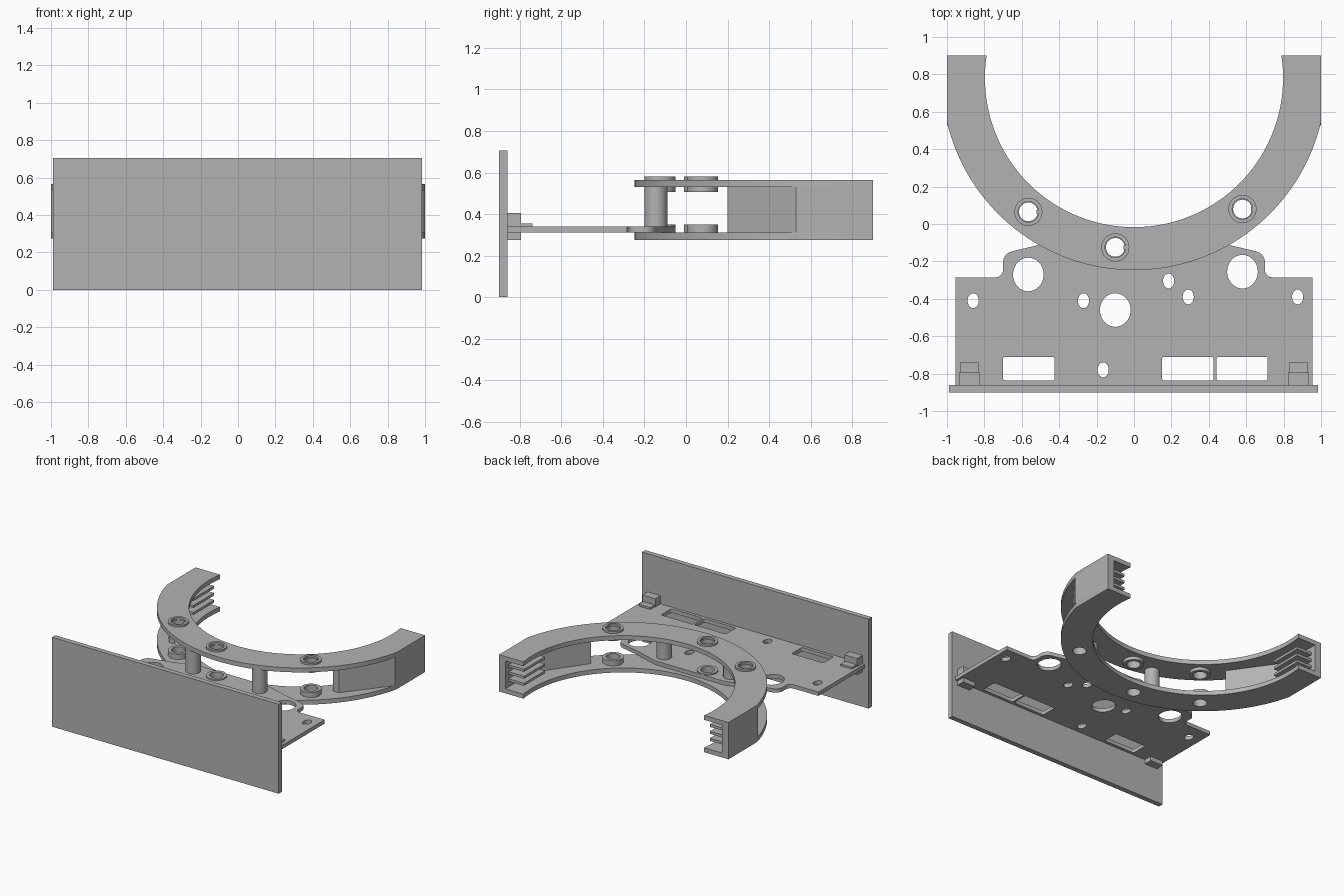
import bpy, bmesh
from math import sin, cos, pi, asin, acos

cube = bpy.data.objects.get("Cube")
if cube:
    bpy.data.objects.remove(cube, do_unlink=True)

grey = bpy.data.materials.new("plain grey")
grey.use_nodes = True
grey.diffuse_color = (0.45, 0.45, 0.45, 1)
grey.node_tree.nodes["Principled BSDF"].inputs["Base Color"].default_value = (0.45, 0.45, 0.45, 1)


def arc(cx, cy, rx, ry, a0, a1, n):
    return [(cx + rx * cos(a0 + (a1 - a0) * i / n), cy + ry * sin(a0 + (a1 - a0) * i / n))
            for i in range(n + 1)]


def ellipse(cx, cy, rx, ry=None, n=32):
    return arc(cx, cy, rx, ry or rx, 0, 2 * pi, n)[:-1]


def rounded(x0, x1, y0, y1, r=0.012):
    corners = [(x1 - r, y1 - r), (x0 + r, y1 - r), (x0 + r, y0 + r), (x1 - r, y0 + r)]
    return [p for i, (x, y) in enumerate(corners)
            for p in arc(x, y, r, r, i * pi / 2, (i + 1) * pi / 2, 4)]


def slab(name, outlines, z0, z1):
    """Flat part: first outline is the edge, the others are holes."""
    curve = bpy.data.curves.new(name, "CURVE")
    curve.dimensions = "2D"
    curve.fill_mode = "BOTH"
    curve.extrude = (z1 - z0) / 2
    for pts in outlines:
        s = curve.splines.new("POLY")
        s.points.add(len(pts) - 1)
        for p, (x, y) in zip(s.points, pts):
            p.co = (x, y, 0, 1)
        s.use_cyclic_u = True
        s.use_smooth = False
    temp = bpy.data.objects.new(name + "_outline", curve)
    bpy.context.collection.objects.link(temp)
    graph = bpy.context.evaluated_depsgraph_get()
    mesh = bpy.data.meshes.new_from_object(temp.evaluated_get(graph))
    bpy.data.objects.remove(temp, do_unlink=True)
    bm = bmesh.new()
    bm.from_mesh(mesh)
    bmesh.ops.remove_doubles(bm, verts=bm.verts, dist=1e-5)
    bmesh.ops.translate(bm, verts=bm.verts, vec=(0, 0, (z0 + z1) / 2))
    bmesh.ops.recalc_face_normals(bm, faces=bm.faces)
    bm.to_mesh(mesh)
    bm.free()
    mesh.materials.clear()
    mesh.materials.append(grey)
    ob = bpy.data.objects.new(name, mesh)
    bpy.context.collection.objects.link(ob)
    bpy.ops.object.select_all(action="DESELECT")
    ob.select_set(True)
    bpy.context.view_layer.objects.active = ob
    bpy.ops.object.shade_smooth_by_angle(angle=0.5)
    return ob


def box(name, x0, x1, y0, y1, z0, z1):
    return slab(name, [[(x0, y0), (x1, y0), (x1, y1), (x0, y1)]], z0, z1)


# Upright front panel
box("front_panel", -0.99, 0.985, -0.9, -0.86, 0, 0.705)

# Base plate with raised rear shoulders, pierced by round holes and slots
half = [(0.955, -0.86), (0.955, -0.285), (0.74, -0.285)]
half += arc(0.74, -0.245, 0.04, 0.04, 1.5 * pi, pi, 6)
half += arc(0.64, -0.205, 0.06, 0.06, 0, 0.42 * pi, 6)
half += [(0.5, -0.11), (0.3, -0.05)]
edge = half + [(-x, y) for x, y in reversed(half)]
bosses = [(-0.565, 0.065), (-0.1, -0.125), (0.58, 0.08)]
holes = [ellipse(x, y - 0.335, 0.082, 0.09) for x, y in bosses]
holes.append(ellipse(*bosses[1], 0.05))
small = [(-0.86, -0.41), (-0.27, -0.41), (0.185, -0.305), (0.29, -0.39),
         (0.875, -0.39), (-0.165, -0.78)]
holes += [ellipse(x, y, 0.03, 0.04, 20) for x, y in small]
holes += [rounded(x, x + 0.275, -0.837, -0.71) for x in (-0.7, 0.15, 0.44)]
slab("base_plate", [edge] + holes, 0.31, 0.34)

# Lower and upper half rings, cut straight at the sides
cy, r_out, r_in = 0.78, 1.027, 0.797
a = acos(1 / r_out)
b = asin((0.9 - cy) / r_in)
ring = arc(0, cy, r_out, r_out, pi + a, 2 * pi - a, 64) + [(1, 0.9)]
ring += arc(0, cy, r_in, r_in, b, -pi - b, 72) + [(-1, 0.9)]
ring_holes = [ellipse(x, y, 0.05) for x, y in bosses]
for name, z0, z1 in (("lower_ring", 0.275, 0.31), ("upper_ring", 0.53, 0.565)):
    slab(name, [ring] + ring_holes, z0, z1)

# Collars around the ring holes, with a small key inside the top ones
for i, (x, y) in enumerate(bosses):
    for part, r, z0, z1 in (("lower", 0.05, 0.31, 0.35), ("middle", 0.05, 0.505, 0.53),
                            ("top", 0.055, 0.565, 0.58)):
        slab(f"{part}_collar_{i + 1}", [ellipse(x, y, 0.075), ellipse(x, y, r)], z0, z1)
    box(f"collar_key_{i + 1}", x + 0.045, x + 0.065, y - 0.01, y + 0.01, 0.565, 0.578)

# Mirrored parts: spacers, side walls, comb teeth and panel brackets
wall = [(0.74, 0.2), (1, 0.53), (1, 0.9), (0.945, 0.9), (0.945, 0.56), (0.69, 0.2)]
tooth = [(0.95, 0.6), (0.95, 0.86), (0.81, 0.86), (0.81, 0.6)]
for side, s in (("left", 1), ("right", -1)):
    slab(side + "_spacer", [ellipse(s * 0.29, -0.145, 0.055)], 0.34, 0.53)
    slab(side + "_side_wall", [[(s * x, y) for x, y in wall]], 0.31, 0.53)
    for i in range(3):
        z = 0.355 + 0.055 * i
        slab(f"{side}_comb_tooth_{i + 1}", [[(s * x, y) for x, y in tooth]], z, z + 0.02)
    c = 0.88 * s
    box(side + "_bracket", c - 0.056, c + 0.056, -0.86, -0.795, 0.275, 0.405)
    box(side + "_bracket_tab", c - 0.05, c + 0.05, -0.795, -0.74, 0.34, 0.355)
